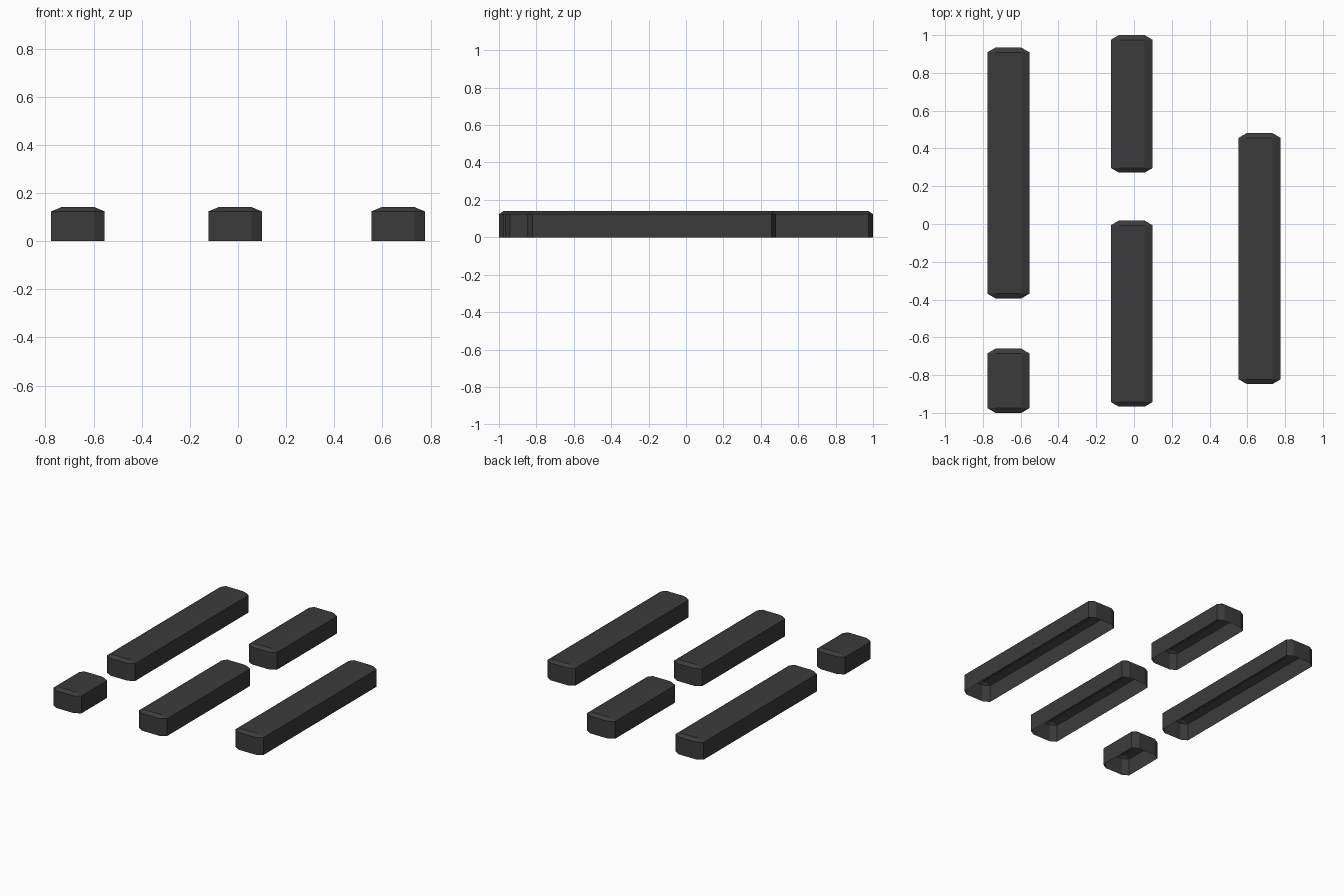
import bpy, bmesh
from mathutils import Vector

if "Cube" in bpy.data.objects:
    bpy.data.objects.remove(bpy.data.objects["Cube"])

charcoal = bpy.data.materials.new("charcoal")
charcoal.diffuse_color = (0.044, 0.044, 0.044, 1)
charcoal.use_nodes = True
charcoal.node_tree.nodes["Principled BSDF"].inputs["Base Color"].default_value = charcoal.diffuse_color

HEIGHT = 0.141
INSET = Vector((0.0425, 0.025, 0.0175))   # chamfer size along x, y and z


def bar(name, x0, x1, y0, y1):
    """Hollow bar, open underneath, with chamfered top and upright edges."""
    size = Vector((x1 - x0, y1 - y0, HEIGHT))
    bm = bmesh.new()
    bmesh.ops.create_cube(bm, size=1)
    # work in units of the chamfer so one even bevel becomes a stretched one
    for v in bm.verts:
        v.co = Vector(((v.co[i] + 0.5) * size[i] / INSET[i] for i in range(3)))
    edges = [e for e in bm.edges if max(v.co.z for v in e.verts) > 0.01]
    bmesh.ops.bevel(bm, geom=edges, offset=1, offset_type='OFFSET',
                    segments=1, profile=0.5, affect='EDGES')
    bmesh.ops.scale(bm, vec=INSET, verts=bm.verts)
    # open underside
    bm.normal_update()
    under = [f for f in bm.faces if all(v.co.z < 0.001 for v in f.verts)]
    bmesh.ops.delete(bm, geom=under, context='FACES')
    mesh = bpy.data.meshes.new(name)
    bm.to_mesh(mesh)
    bm.free()
    mesh.materials.append(charcoal)
    obj = bpy.data.objects.new(name, mesh)
    obj.location = (x0, y0, 0)
    bpy.context.collection.objects.link(obj)


# left row, middle row, right row
bar("left_long_bar", -0.776, -0.554, -0.394, 0.934)
bar("left_short_bar", -0.776, -0.554, -1.0, -0.66)
bar("middle_back_bar", -0.123, 0.099, 0.272, 1.0)
bar("middle_front_bar", -0.123, 0.099, -0.967, 0.018)
bar("right_long_bar", 0.554, 0.776, -0.847, 0.481)
